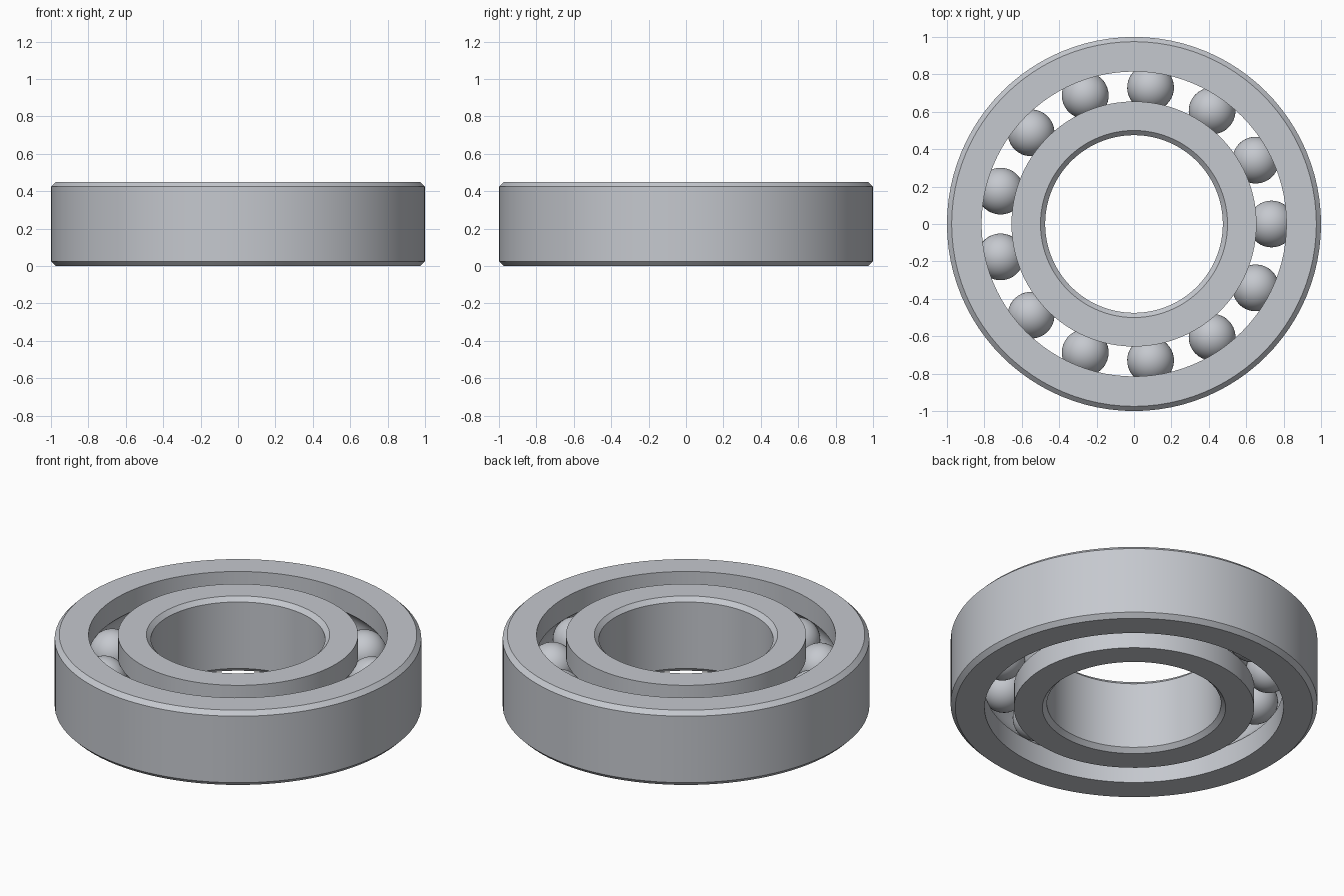
import bpy
import bmesh
from math import acos, cos, sin, pi, radians

cube = bpy.data.objects.get("Cube")
if cube:
    bpy.data.objects.remove(cube, do_unlink=True)

HEIGHT = 0.45
MID = HEIGHT / 2
CHAMFER = 0.025
PITCH = 0.735        # radius of the ball circle
BALL_RADIUS = 0.125
BALLS = 13
SEGMENTS = 96

steel = bpy.data.materials.new("polished steel")
steel.use_nodes = True
colour = (0.56, 0.58, 0.62, 1)
steel.diffuse_color = colour
steel.node_tree.nodes["Principled BSDF"].inputs["Base Color"].default_value = colour


def finish(name, bm):
    """Turn a bmesh into a shaded steel object."""
    bmesh.ops.recalc_face_normals(bm, faces=bm.faces)
    mesh = bpy.data.meshes.new(name)
    bm.to_mesh(mesh)
    bm.free()
    mesh.materials.append(steel)
    obj = bpy.data.objects.new(name, mesh)
    bpy.context.collection.objects.link(obj)
    bpy.ops.object.select_all(action="DESELECT")
    obj.select_set(True)
    bpy.context.view_layer.objects.active = obj
    bpy.ops.object.shade_smooth_by_angle(angle=radians(30))
    return obj


def ring(name, plain, race):
    """Lathe a ring: chamfered plain wall, grooved race wall."""
    side = 1 if race > PITCH else -1
    half = acos(abs(race - PITCH) / BALL_RADIUS)
    steps = 12
    profile = [(race, 0)]
    for i in range(steps + 1):
        a = half * (2 * i / steps - 1)
        profile.append((PITCH + side * BALL_RADIUS * cos(a), MID + BALL_RADIUS * sin(a)))
    profile += [(race, HEIGHT), (plain - side * CHAMFER, HEIGHT),
                (plain, HEIGHT - CHAMFER), (plain, CHAMFER),
                (plain - side * CHAMFER, 0)]
    bm = bmesh.new()
    loops = []
    for s in range(SEGMENTS):
        a = 2 * pi * s / SEGMENTS
        loops.append([bm.verts.new((r * cos(a), r * sin(a), z)) for r, z in profile])
    for s, here in enumerate(loops):
        after = loops[(s + 1) % SEGMENTS]
        for i in range(len(profile)):
            j = (i + 1) % len(profile)
            bm.faces.new((here[i], after[i], after[j], here[j]))
    return finish(name, bm)


# Outer and inner races
ring("outer_ring", 1.0, 0.815)
ring("inner_ring", 0.475, 0.655)

# Balls running in the grooves
for n in range(BALLS):
    bm = bmesh.new()
    bmesh.ops.create_uvsphere(bm, u_segments=40, v_segments=24, radius=BALL_RADIUS)
    ball = finish(f"ball_{n + 1}", bm)
    angle = 2 * pi * n / BALLS
    ball.location = (PITCH * cos(angle), PITCH * sin(angle), MID)
    ball.rotation_euler.z = angle
